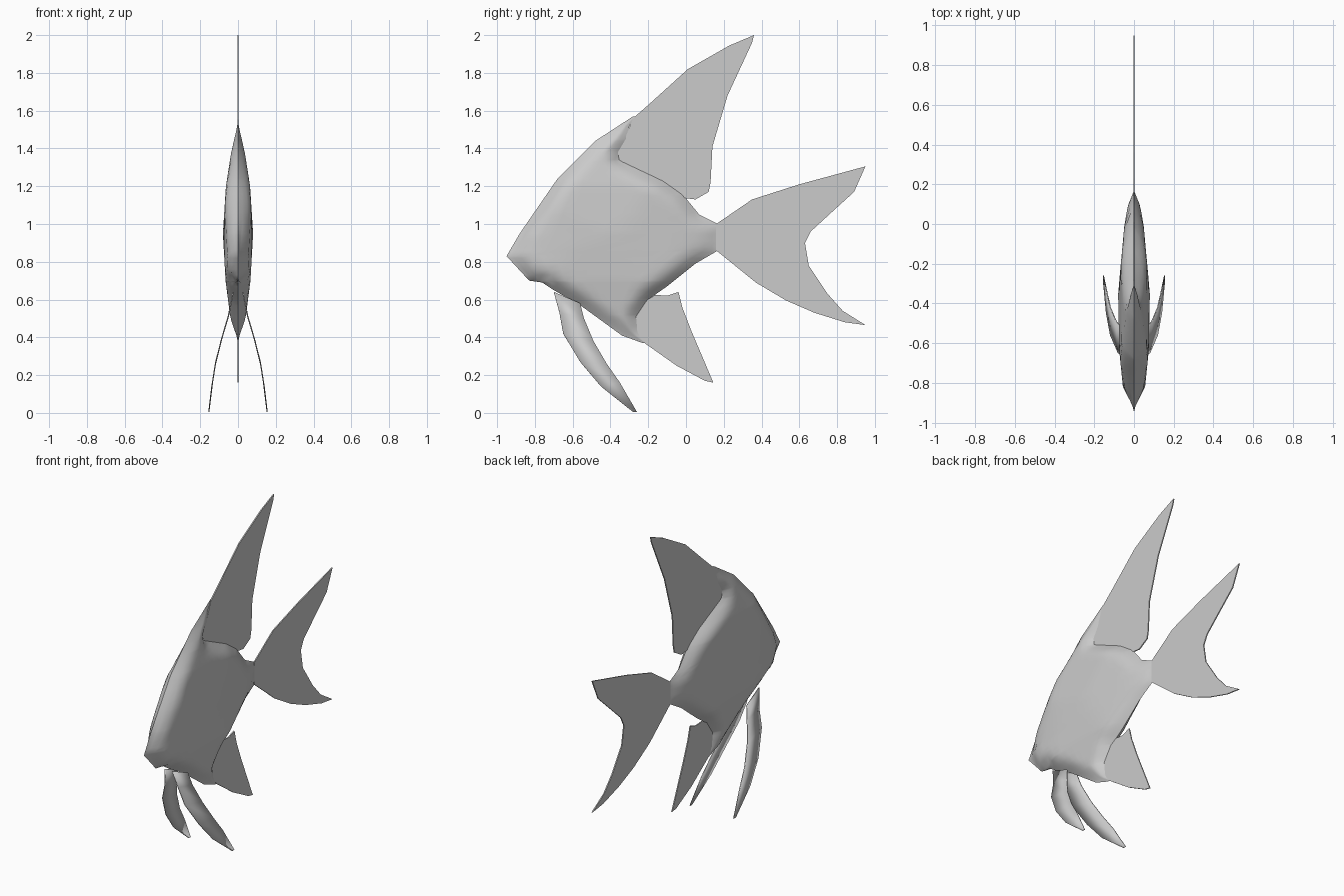
import bpy, bmesh, math
from mathutils import Vector
from mathutils.geometry import intersect_point_line

if "Cube" in bpy.data.objects:
    bpy.data.objects.remove(bpy.data.objects["Cube"])

# Body edges in the side view (y, z), listed from bottom to top
FRONT = [(-.23, .37), (-.34, .41), (-.56, .57), (-.70, .65), (-.76, .69), (-.83, .70), (-.95, .83),
         (-.88, .95), (-.68, 1.24), (-.48, 1.44), (-.28, 1.57)]
REAR = [(-.21, .37), (-.25, .43), (-.26, .51), (-.20, .60), (-.10, .67), (.05, .79), (.17, .86),
        (.17, 1.0), (.07, 1.05), (-.02, 1.16), (-.12, 1.23), (-.35, 1.34), (-.355, 1.38),
        (-.31, 1.45), (-.30, 1.52), (-.26, 1.57)]
# Half width along the height and along the length
WIDTH_Z = [(.37, .012), (.5, .04), (.7, .066), (.95, .08), (1.2, .064), (1.45, .025), (1.57, .004)]
WIDTH_Y = [(-.95, .008), (-.88, .03), (-.82, .056), (-.64, .074), (-.35, .08), (0, .048), (.17, .016)]


def lerp(table, t):
    for (a, va), (b, vb) in zip(table, table[1:]):
        if t <= b:
            return va + (vb - va) * max(0, t - a) / (b - a)
    return table[-1][1]


def make(name, verts, faces):
    me = bpy.data.meshes.new(name)
    me.from_pydata(verts, [], faces)
    bm = bmesh.new()
    bm.from_mesh(me)
    bmesh.ops.remove_doubles(bm, verts=bm.verts, dist=.0003)
    bmesh.ops.recalc_face_normals(bm, faces=bm.faces)
    bm.to_mesh(me)
    bm.free()
    ob = bpy.data.objects.new(name, me)
    bpy.context.collection.objects.link(ob)
    return ob


def smooth(ob):
    bpy.ops.object.select_all(action='DESELECT')
    ob.select_set(True)
    bpy.context.view_layer.objects.active = ob
    bpy.ops.object.shade_smooth_by_angle(angle=math.radians(50))


def rim_distance(y, z):
    p, best = Vector((y, z, 0)), 9
    loop = FRONT + REAR[::-1]
    for a, b in zip(loop, loop[1:] + loop[:1]):
        a, b = Vector((*a, 0)), Vector((*b, 0))
        q, t = intersect_point_line(p, a, b)
        q = a if t < 0 else b if t > 1 else q
        best = min(best, (p - q).length)
    return best


def half_width(y, z):
    r = min(1, rim_distance(y, z) / .085)
    return min(lerp(WIDTH_Z, z), lerp(WIDTH_Y, y)) * math.sin(r * math.pi / 2)


# Body: closed rings stacked by height, rounded towards the rim
front_z = [(z, y) for y, z in FRONT]
rear_z = [(z, y) for y, z in REAR]
heights = sorted({p[1] for p in FRONT + REAR} | {round(.37 + .03 * i, 3) for i in range(41)})
N = 18
verts, faces = [], []
for z in heights:
    y0, y1 = lerp(front_z, z), lerp(rear_z, z)
    if z == .86:
        y1 = .17
    for k in range(2 * N):
        y = y0 + (y1 - y0) * (1 - math.cos(math.pi * k / N)) / 2
        x = 0 if k % N == 0 else half_width(y, z) * (1 if k < N else -1)
        verts.append((x, y, z))
M = 2 * N
for r in range(len(heights) - 1):
    for k in range(M):
        j = (k + 1) % M
        faces.append((r * M + k, r * M + j, (r + 1) * M + j, (r + 1) * M + k))
smooth(make("body", verts, faces))

# Flat fins on the centre plane
FINS = {
    "dorsal_fin": [(-.28, 1.56), (-.20, 1.63), (.01, 1.82), (.23, 1.945), (.36, 2.0), (.35, 1.96),
                   (.22, 1.68), (.14, 1.41), (.13, 1.22), (.12, 1.17), (.05, 1.13), (-.03, 1.14),
                   (-.14, 1.21), (-.37, 1.32), (-.37, 1.40), (-.32, 1.46)],
    "tail_fin": [(.16, 1.0), (.35, 1.13), (.60, 1.21), (.95, 1.305), (.89, 1.17), (.78, 1.07),
                 (.66, .96), (.63, .90), (.65, .78), (.75, .63), (.83, .54), (.95, .465),
                 (.84, .48), (.68, .53), (.53, .595), (.37, .69), (.16, .86)],
    "anal_fin": [(-.22, .59), (-.16, .625), (-.10, .62), (-.04, .64), (-.02, .56), (.03, .43),
                 (.145, .16), (.10, .17), (-.05, .25), (-.22, .37), (-.27, .43), (-.28, .51)],
}
for name, pts in FINS.items():
    fin = make(name, [(0, y, z) for y, z in pts], [tuple(range(len(pts)))])
    mod = fin.modifiers.new("thickness", 'SOLIDIFY')
    mod.thickness, mod.offset = .007, 0

# Pair of pelvic fins: ribbons curving outwards as they descend
LEAD = [(-.70, .64), (-.67, .53), (-.65, .42), (-.56, .27), (-.45, .14), (-.28, .005)]
TRAIL = [(-.56, .58), (-.54, .50), (-.49, .38), (-.42, .26), (-.35, .16), (-.26, .005)]
SPREAD = [(0, .155), (.13, .14), (.27, .118), (.4, .085), (.52, .048), (.64, .025)]
verts = [(lerp(SPREAD, z), y, z) for pair in zip(LEAD, TRAIL) for y, z in pair]
fins = make("pelvic_fins", verts, [(2 * i, 2 * i + 1, 2 * i + 3, 2 * i + 2) for i in range(5)])
mod = fins.modifiers.new("thickness", 'SOLIDIFY')
mod.thickness, mod.offset = .006, 0
fins.modifiers.new("mirror", 'MIRROR').use_axis = (True, False, False)
smooth(fins)
